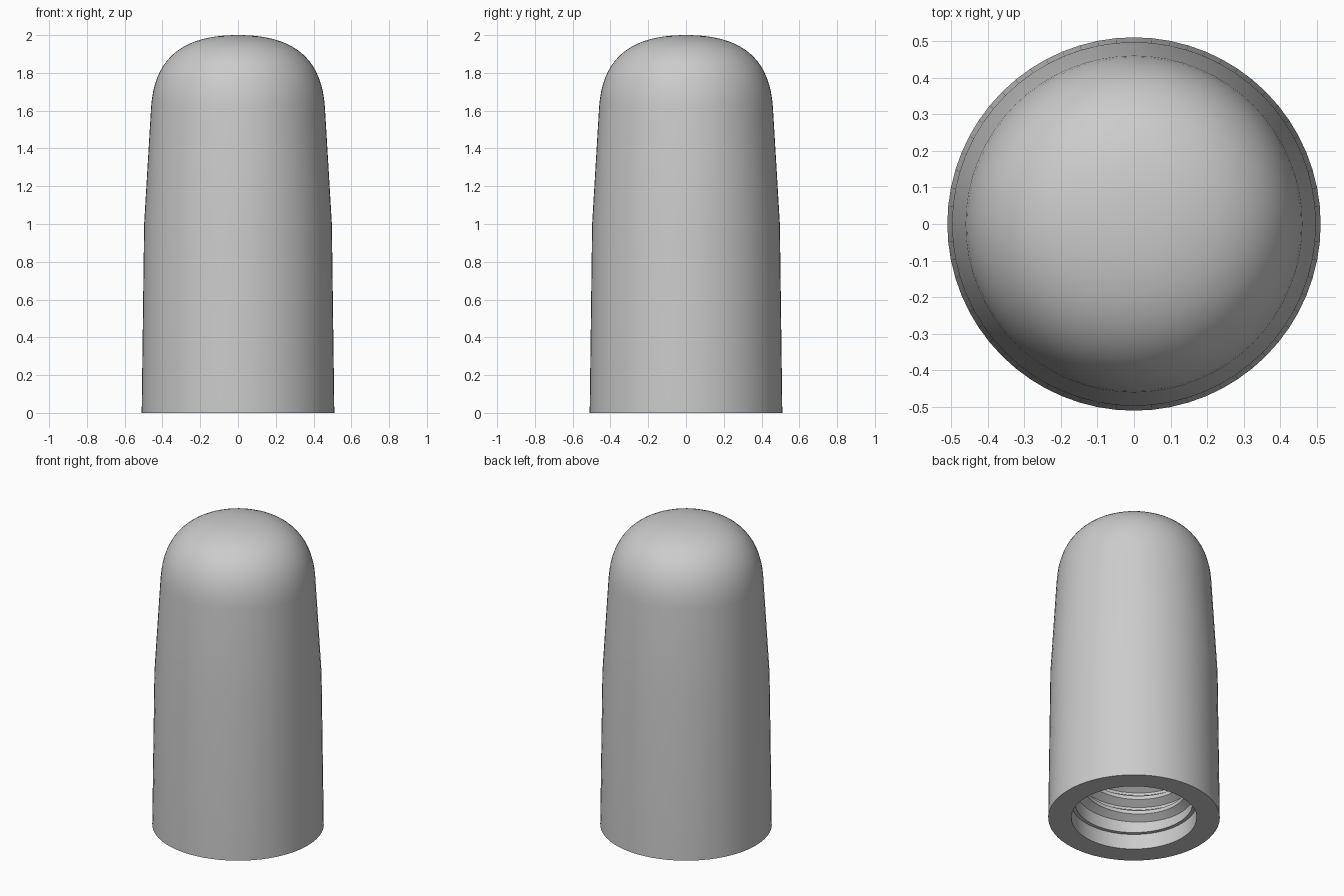
import bpy
import bmesh
import math
from mathutils import Vector
from mathutils.geometry import interpolate_bezier

SEGMENTS = 64
BORE_RADIUS = 0.35
CREST_RADIUS = 0.305
BORE_TOP = 1.25
RECESS_DEPTH = 0.1
PITCH = 0.1

cube = bpy.data.objects.get("Cube")
if cube:
    bpy.data.objects.remove(cube, do_unlink=True)

grey = bpy.data.materials.new("plain grey")
grey.use_nodes = True
color = (0.6, 0.6, 0.6, 1)
grey.diffuse_color = color
grey.node_tree.nodes["Principled BSDF"].inputs["Base Color"].default_value = color


def finish(name, bm, angle):
    """Turn a bmesh into a smooth shaded object with sharp edges kept."""
    bmesh.ops.recalc_face_normals(bm, faces=bm.faces)
    mesh = bpy.data.meshes.new(name)
    bm.to_mesh(mesh)
    bm.free()
    mesh.materials.append(grey)
    obj = bpy.data.objects.new(name, mesh)
    bpy.context.collection.objects.link(obj)
    bpy.ops.object.select_all(action="DESELECT")
    obj.select_set(True)
    bpy.context.view_layer.objects.active = obj
    bpy.ops.object.shade_smooth_by_angle(angle=math.radians(angle))
    return obj


def lathe(name, profile):
    """Spin a radius/height profile around the upright axis."""
    bm = bmesh.new()
    verts = [bm.verts.new((r, 0, z)) for r, z in profile]
    edges = [bm.edges.new(pair) for pair in zip(verts, verts[1:])]
    bmesh.ops.spin(bm, geom=verts + edges, axis=(0, 0, 1), cent=(0, 0, 0),
                   angle=math.tau, steps=SEGMENTS, use_merge=True)
    bmesh.ops.remove_doubles(bm, verts=bm.verts, dist=0.0001)
    return finish(name, bm, 30)


# Hollow body: domed crown, tapered wall, recessed mouth and blind bore
crown = interpolate_bezier(Vector((0.46, 1.62)), Vector((0.44, 1.9)),
                           Vector((0.27, 2)), Vector((0, 2)), 20)
wall = [(0.497, 1), (0.51, 0)]
mouth = [(0.373, 0), (0.373, RECESS_DEPTH), (BORE_RADIUS, RECESS_DEPTH)]
bore = [(BORE_RADIUS, BORE_TOP), (0, BORE_TOP)]
lathe("cap_body", [tuple(p) for p in reversed(crown)] + wall + mouth + bore)

# Internal thread: a tapered ridge swept along a helix inside the bore
section = [(BORE_RADIUS + 0.005, -0.045), (CREST_RADIUS, -0.012),
           (CREST_RADIUS, 0.012), (BORE_RADIUS + 0.005, 0.045)]
start = RECESS_DEPTH + 0.05
turns = int((BORE_TOP - start - 0.05) / PITCH)
bm = bmesh.new()
rings = []
for i in range(turns * SEGMENTS + 1):
    a = math.tau * i / SEGMENTS
    rise = start + PITCH * i / SEGMENTS
    rings.append([bm.verts.new((r * math.cos(a), r * math.sin(a), rise + z))
                  for r, z in section])
for low, high in zip(rings, rings[1:]):
    for j in range(len(section)):
        k = (j + 1) % len(section)
        bm.faces.new((low[j], low[k], high[k], high[j]))
bm.faces.new(rings[0])
bm.faces.new(rings[-1])
finish("inner_thread", bm, 30)
